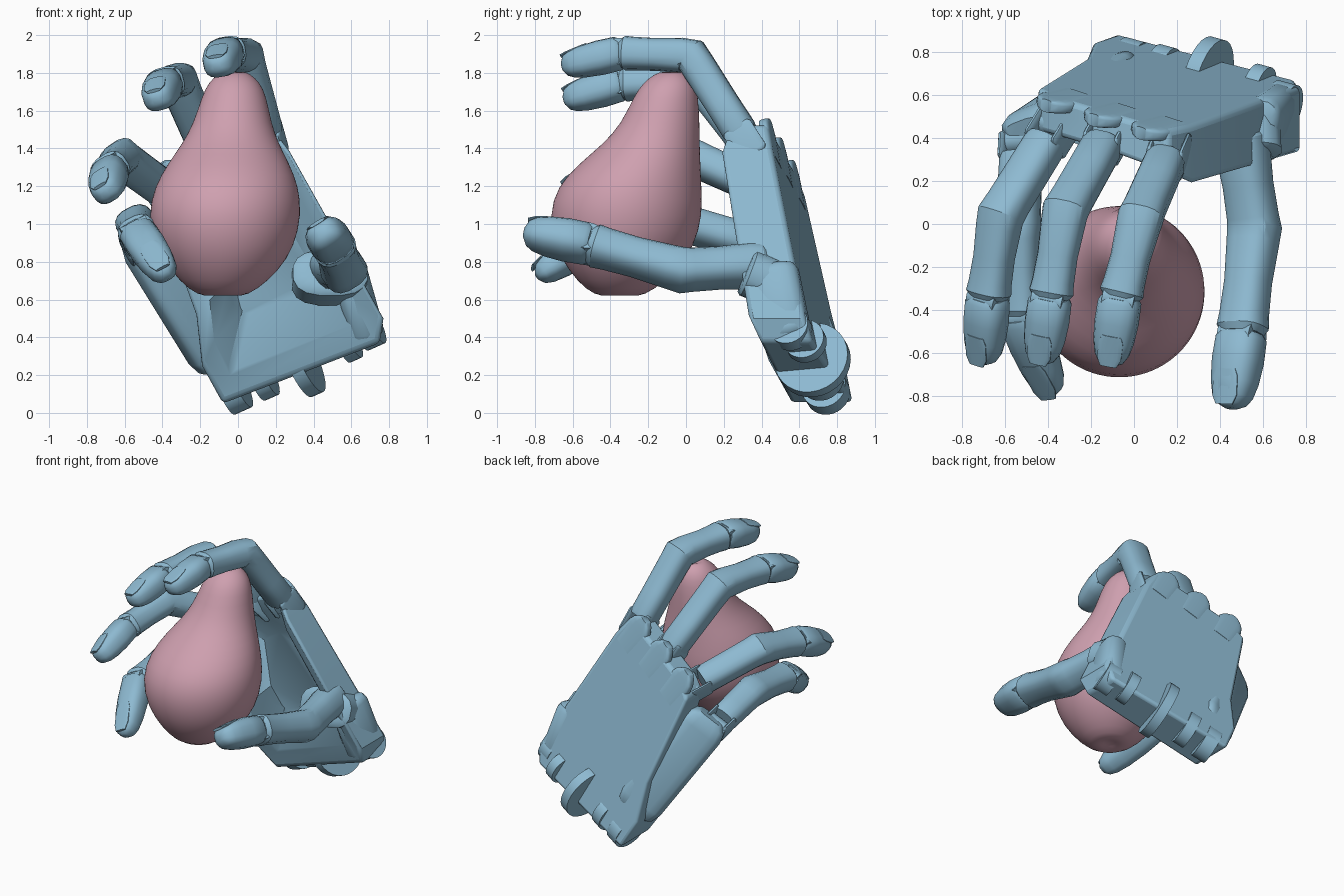
import bpy, bmesh, math
from mathutils import Vector as V

if "Cube" in bpy.data.objects:
    bpy.data.objects.remove(bpy.data.objects["Cube"], do_unlink=True)


def material(name, rgb):
    m = bpy.data.materials.new(name)
    m.use_nodes = True
    m.diffuse_color = (*rgb, 1)
    bsdf = next(n for n in m.node_tree.nodes if n.type == 'BSDF_PRINCIPLED')
    bsdf.inputs["Base Color"].default_value = (*rgb, 1)
    return m


BLUE = material("steel blue", (0.27, 0.49, 0.64))
PINK = material("dusty pink", (0.62, 0.35, 0.43))


def finish(name, bm, mat, angle=40):
    bmesh.ops.recalc_face_normals(bm, faces=bm.faces[:])
    me = bpy.data.meshes.new(name)
    bm.to_mesh(me)
    bm.free()
    me.materials.append(mat)
    ob = bpy.data.objects.new(name, me)
    bpy.context.collection.objects.link(ob)
    me.shade_smooth()
    me.set_sharp_from_angle(angle=math.radians(angle))
    return ob


def skin(bm, rings):
    n = len(rings[0])
    for a, b in zip(rings, rings[1:]):
        for i in range(n):
            j = (i + 1) % n
            bm.faces.new((a[i], a[j], b[j], b[i]))
    bm.faces.new(rings[0])
    bm.faces.new(rings[-1])


def limb(name, path, sizes, up, sides=16, power=0.75, angle=40):
    """Loft rounded-box rings; sizes are (half width, half thickness)."""
    bm, rings = bmesh.new(), []
    path = [V(p) for p in path]
    for i, p in enumerate(path):
        t = (path[min(i + 1, len(path) - 1)] - path[max(i - 1, 0)]).normalized()
        s = t.cross(V(up)).normalized()
        u = s.cross(t)
        ring = []
        for k in range(sides):
            a = math.tau * (k + 0.5) / sides
            c, d = math.cos(a), math.sin(a)
            c = math.copysign(abs(c) ** power, c) * sizes[i][0]
            d = math.copysign(abs(d) ** power, d) * sizes[i][1]
            ring.append(bm.verts.new(p + s * c + u * d))
        rings.append(ring)
    skin(bm, rings)
    return finish(name, bm, BLUE, angle)


def rounded(name, a, b, w, h, up, power=0.75):
    """Bar with softened ends."""
    a, b = V(a), V(b)
    stops = [(0, .6), (.04, .88), (.12, 1), (.88, 1), (.96, .88), (1, .6)]
    return limb(name, [a.lerp(b, f) for f, _ in stops],
                [(w * k, h * k) for _, k in stops], up, power=power)


def disc(name, centre, axis, radius, depth):
    c, half = V(centre), V(axis).normalized() * depth / 2
    return limb(name, [c - half, c + half], [(radius, radius)] * 2, (.1, .2, 1), 28, 1)


# Pear: horizontal rings drifting back toward the neck
bm, rings = bmesh.new(), []
for z, x, y, r in [(.635, -.08, -.35, .03), (.61, -.08, -.35, .09), (.65, -.08, -.35, .18),
                   (.75, -.07, -.335, .285), (.88, -.07, -.325, .37), (1.05, -.07, -.318, .408),
                   (1.2, -.06, -.3, .382), (1.32, -.05, -.245, .322), (1.42, -.04, -.185, .258),
                   (1.53, -.03, -.135, .207), (1.68, -.02, -.105, .17), (1.75, -.02, -.09, .135),
                   (1.795, -.02, -.08, .085), (1.81, -.02, -.075, .045), (1.79, -.02, -.07, .02)]:
    rings.append([bm.verts.new((x + r * math.cos(k * math.tau / 40),
                                y + r * math.sin(k * math.tau / 40), z)) for k in range(40)])
skin(bm, rings)
pear = finish("pear", bm, PINK, 80)
sub = pear.modifiers.new("smooth", 'SUBSURF')
sub.levels = sub.render_levels = 1


# Palm: flat sloping back, raised rim and hollow front
def back_y(x, z):
    return .42 - .15 * (x - .17) - .282 * (z - 1.57)


def palm_ring(bm, blend, depth):
    """Outline shrunk toward the hollow, set forward by a share of its thickness."""
    ring = []
    for x, z, t in outline:
        x, z = x + (.13 - x) * blend, z + (.9 - z) * blend
        ring.append(bm.verts.new((x, back_y(x, z) - t * depth, z)))
    return ring


outline = [(.16, 1.53, .2), (.27, 1.39, .27), (.77, .5, .3), (.75, .37, .28),
           (-.08, .05, .33), (-.19, .25, .4), (-.22, .52, .42),
           (-.45, 1.15, .2), (-.38, 1.25, .18), (-.1, 1.4, .18)]
bm = bmesh.new()
skin(bm, [palm_ring(bm, b, d) for b, d in [(0, 0), (0, 1), (.2, .98), (.55, .62)]])
palm = finish("palm", bm, BLUE, 35)
bev = palm.modifiers.new("soft edges", 'BEVEL')
bev.width, bev.segments, bev.limit_method = .025, 3, 'ANGLE'
bev.angle_limit = math.radians(50)

NORMAL = V((.15, 1, .282)).normalized()
ALONG = V((-.47, .2, .86))
ALONG = (ALONG - NORMAL * ALONG.dot(NORMAL)).normalized()

# Little finger side of the palm, thumb mount
rounded("little_finger_palm", (-.07, .72, .26), (-.51, .43, .97), .16, .09, (-.4, .85, .1), .5)
rounded("thumb_mount", (.58, .45, .78), (.69, .53, .39), .09, .14, NORMAL)
rounded("thumb_socket", (.48, .49, .68), (.49, .31, .75), .2, .13, (0, 0, 1))


# Fingers
def finger(name, pts, scale, up=None, forked=True):
    base, mid, end, tip = [V(p) for p in pts]
    if up is None:
        up = mid.lerp(end, .5) - base.lerp(tip, .5)
    if forked:
        stops = [(base, mid, .17, .088, .085), (base, mid, .21, .096, .092)]
    else:
        stops = [(base, mid, -.2, .04, .035), (base, mid, -.16, .075, .07),
                 (base, mid, -.06, .1, .095), (base, mid, .1, .106, .098)]
    stops += [(base, mid, .5, .098, .09), (base, mid, .86, .1, .092), (base, mid, 1, .106, .096),
              (mid, end, .13, .102, .092), (mid, end, .5, .092, .085), (mid, end, .8, .096, .087),
              (mid, end, .92, .102, .09), (mid, end, .98, .084, .074)]
    limb(name, [a.lerp(b, f) for a, b, f, _, _ in stops],
         [(w * scale, h * scale) for *_, w, h in stops], up, angle=28)
    stops = [(-.04, .085), (.03, .1), (.35, .102), (.65, .094), (.85, .08), (.96, .06), (1.02, .025)]
    limb(name + "_tip", [end.lerp(tip, f) for f, _ in stops],
         [(w * scale, w * scale * .88) for _, w in stops], up)
    # hinge pin at the end joint, fork around the base joint
    side = (tip - end).cross(up).normalized()
    disc(name + "_end_pin", end, side, .07 * scale, .15 * scale)
    if forked:
        across = (mid - base).cross(up).normalized()
        disc(name + "_base_pin", base, across, .06, .17)
        for label, sign in (("_fork_left", 1), ("_fork_right", -1)):
            shift = across * .075 * sign
            rounded(name + label, base.lerp(mid, -.08) + shift, base.lerp(mid, .24) + shift,
                    .017, .085, up)
    # nail
    u = side.cross((tip - end).normalized()).normalized()
    a, b = end.lerp(tip, .52) + u * .08 * scale, end.lerp(tip, 1.0) + u * .054 * scale
    limb(name + "_nail", [a, a.lerp(b, .2), a.lerp(b, .75), b],
         [(w * scale, .009) for w in (.045, .058, .058, .04)], u)


fingers = {
    "index_finger": [(.17, .35, 1.39), (.03, .03, 1.89), (-.065, -.35, 1.905), (-.11, -.65, 1.835)],
    "middle_finger": [(-.11, .43, 1.28), (-.32, .06, 1.76), (-.39, -.35, 1.74), (-.43, -.64, 1.655)],
    "ring_finger": [(-.36, .46, 1.16), (-.62, .04, 1.35), (-.68, -.35, 1.28), (-.7, -.64, 1.16)],
    "little_finger": [(-.52, .39, .89), (-.54, 0, 1.0), (-.53, -.43, .95), (-.38, -.78, .73)],
}
for name, pts in fingers.items():
    finger(name, pts, 1)

# Rounded knuckle guards flush with the back of the palm
for name, x, z in [("index", .1, 1.45), ("middle", -.12, 1.35), ("ring", -.34, 1.23)]:
    c = V((x, back_y(x, z), z)) - NORMAL * .027
    stops = [(-.15, .09), (.02, .1), (.065, .088), (.1, .06), (.118, .03)]
    limb(name + "_knuckle_guard", [c + ALONG * f for f, _ in stops],
         [(w, .03) for _, w in stops], NORMAL, power=.5)

# Thumb
finger("thumb", [(.5, .38, .78), (.56, -.02, .755), (.5, -.52, .895), (.45, -.85, .955)],
       1.15, (-.5, 0, .8), False)

# Wrist hinge lugs along the lower edge
AXLE = V((.87, -.24, .39))
for name, pos, r, depth in [("wrist_lug_outer", (-.02, .74, .12), .12, .1),
                            ("wrist_lug_inner", (.13, .71, .19), .12, .08),
                            ("wrist_disc", (.34, .67, .28), .2, .07),
                            ("wrist_lug_thumb_inner", (.58, .63, .38), .11, .07),
                            ("wrist_lug_thumb", (.69, .55, .45), .11, .1)]:
    disc(name, pos, AXLE, r, depth)
